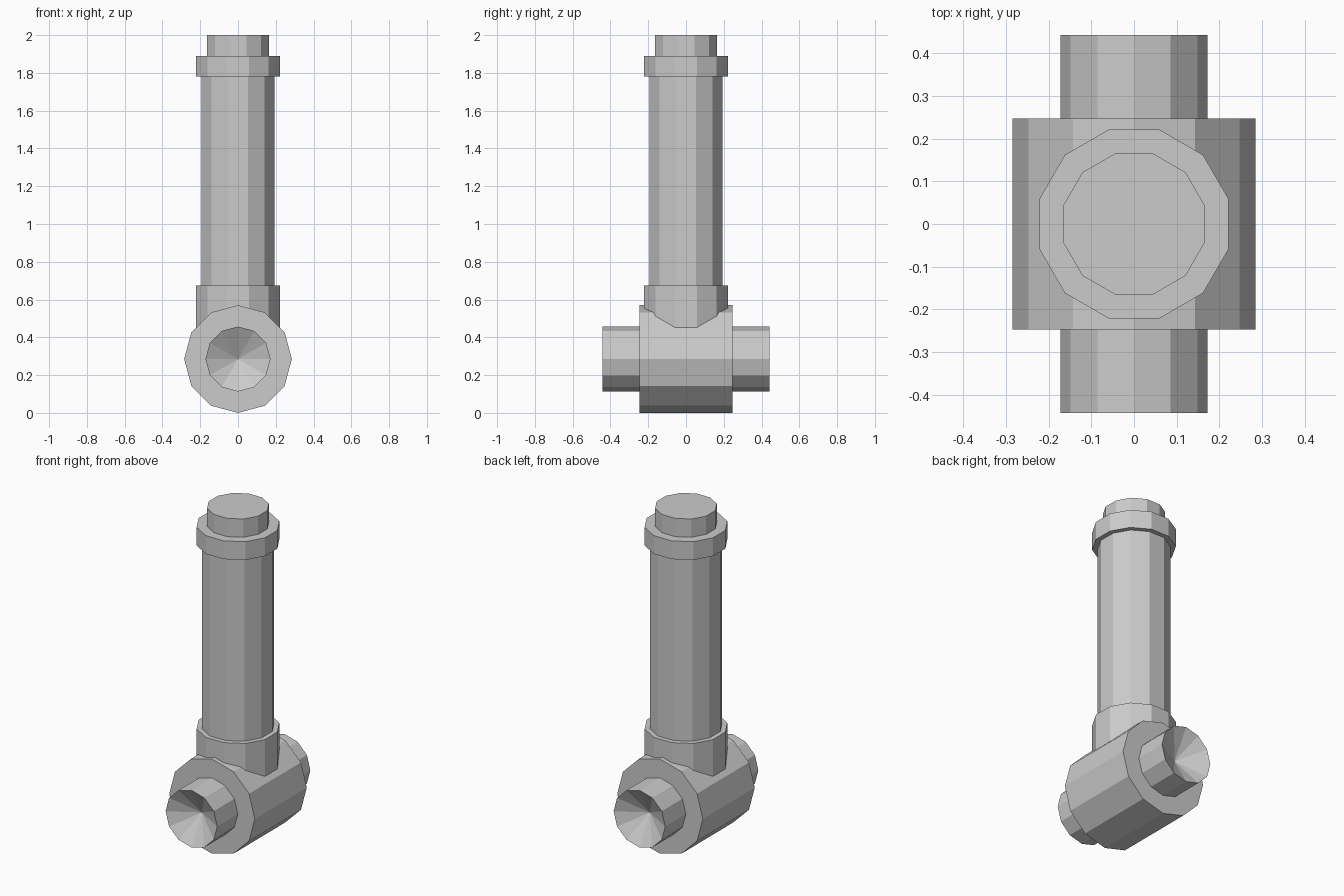
import bpy, bmesh
from math import pi, sin, cos
from mathutils import Matrix

if "Cube" in bpy.data.objects:
    bpy.data.objects.remove(bpy.data.objects["Cube"])

SIDES = 12


def turned(name, profile, phase=0.0, dent=None, matrix=Matrix()):
    """Spin (radius, height) rings about z; ends are flat, or dented cones."""
    bm = bmesh.new()
    rings = []
    for r, h in profile:
        angles = [2 * pi * i / SIDES + phase for i in range(SIDES)]
        rings.append([bm.verts.new((r * cos(a), r * sin(a), h)) for a in angles])
    for low, high in zip(rings, rings[1:]):
        for i in range(SIDES):
            j = (i + 1) % SIDES
            bm.faces.new((low[i], low[j], high[j], high[i]))
    for ring, h, inward in ((rings[0], profile[0][1], 1), (rings[-1], profile[-1][1], -1)):
        cap = bm.faces.new(ring)
        if dent:
            centre = bmesh.ops.poke(bm, faces=[cap])["verts"][0]
            centre.co = (0, 0, h + inward * dent)
    bmesh.ops.recalc_face_normals(bm, faces=bm.faces)
    bm.transform(matrix)
    mesh = bpy.data.meshes.new(name)
    bm.to_mesh(mesh)
    bm.free()
    obj = bpy.data.objects.new(name, mesh)
    bpy.context.collection.objects.link(obj)
    return obj


# Horizontal barrel with narrower, cone-dented stubs along y
half = [(0.285, 0.247), (0.172, 0.247), (0.172, 0.443)]
barrel = [(r, -h) for r, h in reversed(half)] + half
turned("hammer_barrel", barrel, dent=0.1,
       matrix=Matrix.Translation((0, 0, 0.285)) @ Matrix.Rotation(pi / 2, 4, 'X'))

# Upright handle: socket collar, shaft, end collar, cap
turned("handle", [(0.229, 0.40), (0.229, 0.675),
                  (0.2, 0.675), (0.2, 1.78),
                  (0.229, 1.78), (0.229, 1.89),
                  (0.171, 1.89), (0.171, 2.0)], phase=pi / SIDES)
